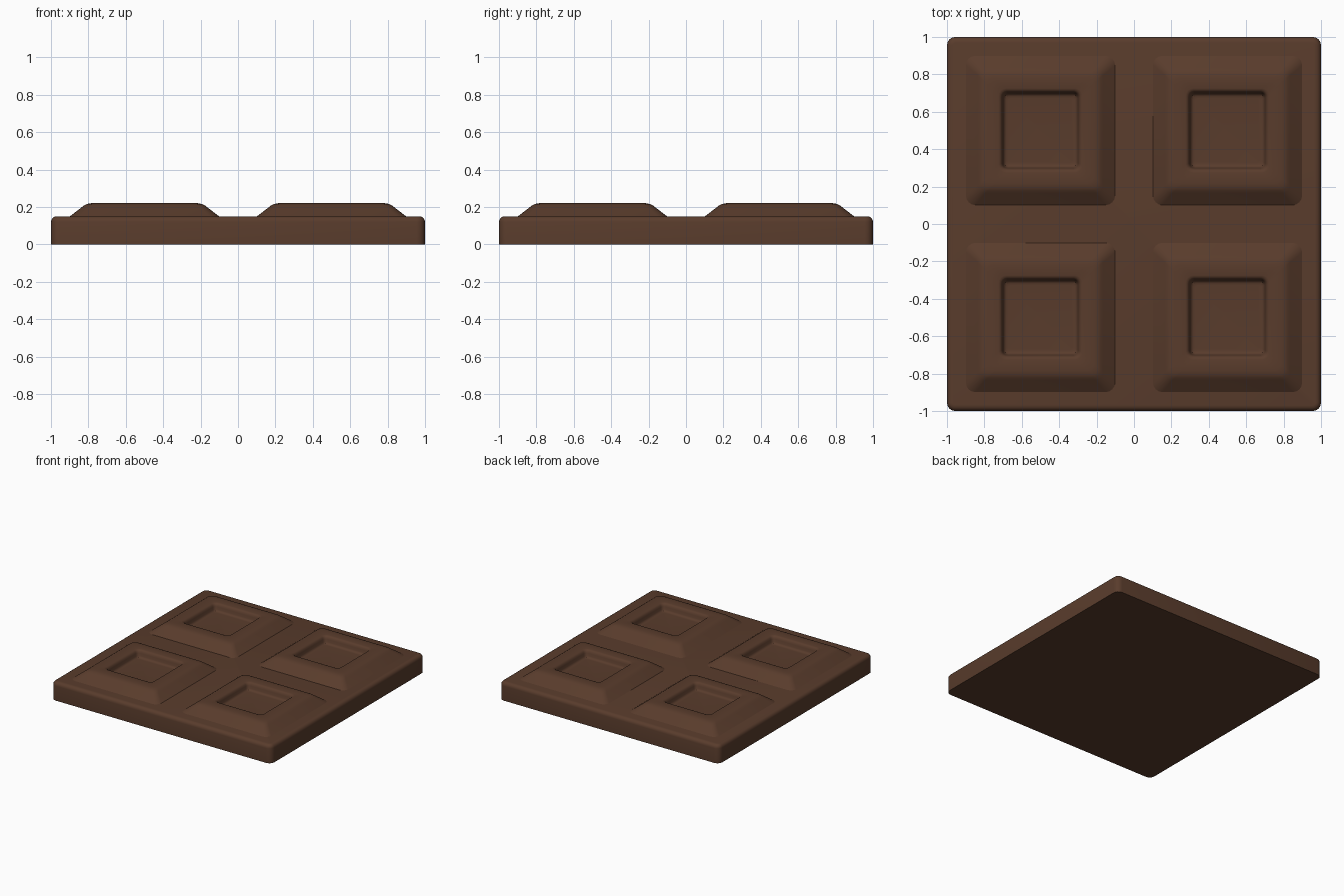
import bpy, bmesh, math

if "Cube" in bpy.data.objects:
    bpy.data.objects.remove(bpy.data.objects["Cube"])

mat = bpy.data.materials.new("chocolate")
mat.diffuse_color = (0.10, 0.045, 0.025, 1)
mat.use_nodes = True
mat.node_tree.nodes["Principled BSDF"].inputs["Base Color"].default_value = mat.diffuse_color


def rounded_square(half, radius, z, seg=4):
    pts = []
    for k, (sx, sy) in enumerate([(1, 1), (-1, 1), (-1, -1), (1, -1)]):
        for i in range(seg + 1):
            a = math.pi / 2 * (k + i / seg)
            pts.append((sx * (half - radius) + radius * math.cos(a),
                        sy * (half - radius) + radius * math.sin(a), z))
    return pts


def stacked(name, rings, loc):
    """Bridge rounded squares (half size, corner radius, z) and cap both ends."""
    bm = bmesh.new()
    loops = [[bm.verts.new(p) for p in rounded_square(*r)] for r in rings]
    for a, b in zip(loops, loops[1:]):
        n = len(a)
        for i in range(n):
            j = (i + 1) % n
            bm.faces.new((a[i], a[j], b[j], b[i]))
    bm.faces.new(loops[0][::-1])
    bm.faces.new(loops[-1])
    me = bpy.data.meshes.new(name)
    bm.to_mesh(me)
    bm.free()
    ob = bpy.data.objects.new(name, me)
    bpy.context.collection.objects.link(ob)
    ob.location = loc
    me.materials.append(mat)
    bpy.ops.object.select_all(action='DESELECT')
    ob.select_set(True)
    bpy.context.view_layer.objects.active = ob
    bpy.ops.object.shade_smooth_by_angle(angle=math.radians(40))
    return ob


# Base slab with rounded corners and a softened top edge
R = 0.03
slab = [(1.0, 0.045, 0.0)]
for i in range(5):
    a = math.pi / 2 * i / 4
    slab.append((1 - R + R * math.cos(a), 0.045 - R + R * math.cos(a),
                 0.15 - R + R * math.sin(a)))
stacked("slab", slab, (0, 0, 0))

# Raised pieces: sloped sides, soft rim, sunken square in the middle
pad = [(0.40, 0.05, 0.149), (0.335, 0.04, 0.199), (0.322, 0.04, 0.209),
       (0.308, 0.04, 0.216), (0.285, 0.04, 0.22), (0.225, 0.04, 0.22),
       (0.215, 0.035, 0.217), (0.207, 0.03, 0.208), (0.202, 0.025, 0.195),
       (0.198, 0.025, 0.175), (0.192, 0.02, 0.165), (0.183, 0.02, 0.161),
       (0.172, 0.015, 0.16)]
for x in (-0.5, 0.5):
    for y in (-0.5, 0.5):
        stacked("raised_piece", pad, (x, y, 0))
